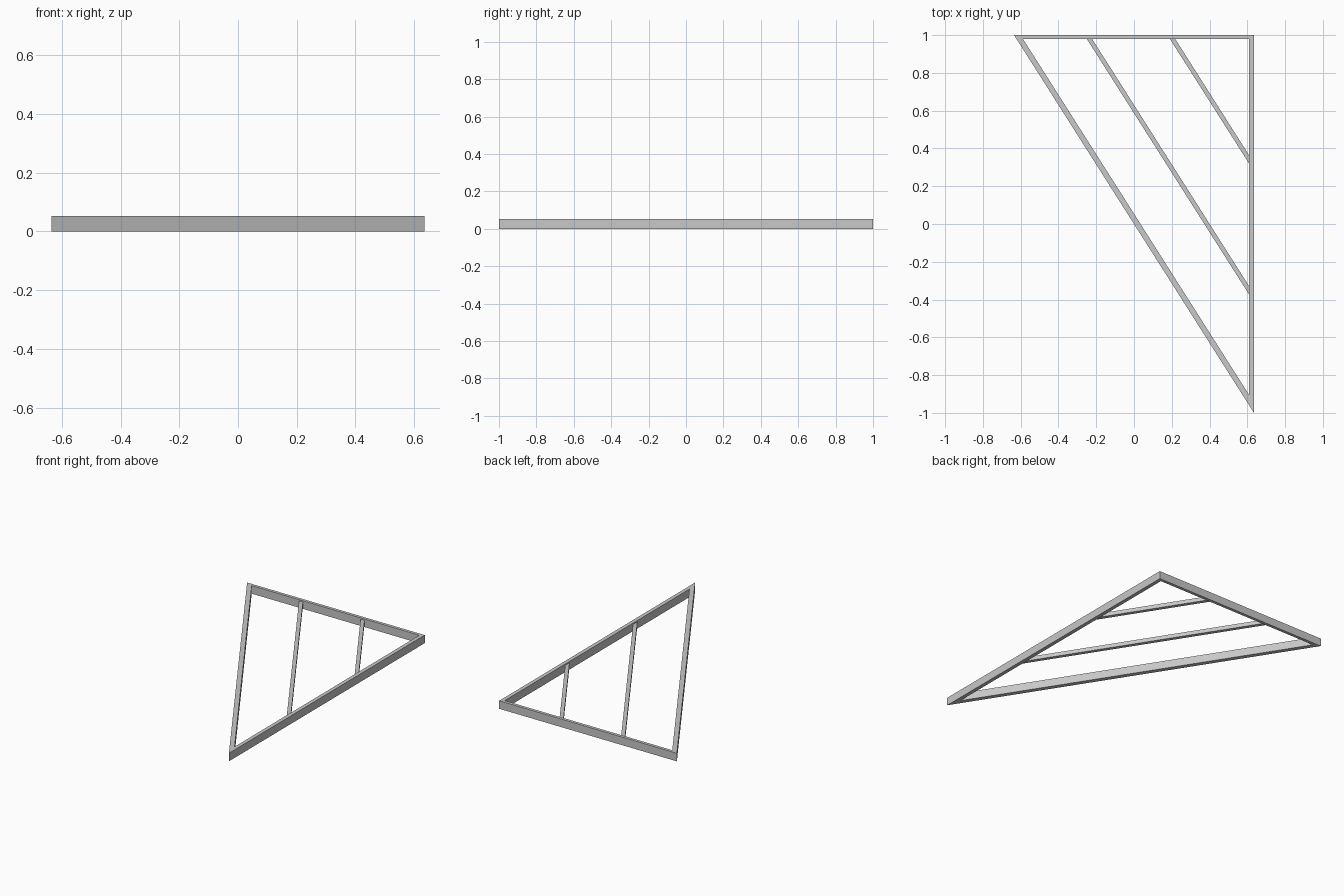
import bpy
import bmesh
from mathutils import Vector

cube = bpy.data.objects.get("Cube")
if cube:
    bpy.data.objects.remove(cube, do_unlink=True)

# One plain grey for the whole frame
grey = bpy.data.materials.new("light_grey")
grey.use_nodes = True
colour = (0.58, 0.58, 0.58, 1)
grey.diffuse_color = colour
grey.node_tree.nodes["Principled BSDF"].inputs["Base Color"].default_value = colour

HEIGHT = 0.052


def prism(name, outline, bottom, top):
    """Extrude a flat outline straight up between two heights."""
    bm = bmesh.new()
    face = bm.faces.new([bm.verts.new((p[0], p[1], bottom)) for p in outline])
    new = bmesh.ops.extrude_face_region(bm, geom=[face])["geom"]
    verts = [v for v in new if isinstance(v, bmesh.types.BMVert)]
    bmesh.ops.translate(bm, verts=verts, vec=(0, 0, top - bottom))
    bmesh.ops.recalc_face_normals(bm, faces=bm.faces)
    mesh = bpy.data.meshes.new(name)
    bm.to_mesh(mesh)
    bm.free()
    mesh.materials.append(grey)
    obj = bpy.data.objects.new(name, mesh)
    bpy.context.collection.objects.link(obj)
    return obj


# Mitred rails between the outer and inner triangles
outer = [(-0.635, 1), (0.635, 1), (0.635, -1)]
inner = [(-0.588, 0.98), (0.61, 0.98), (0.61, -0.906)]
for i, name in enumerate(("back_rail", "side_rail", "sloping_rail")):
    j = (i + 1) % 3
    prism(name, [outer[i], outer[j], inner[j], inner[i]], 0, HEIGHT)

# Thinner struts parallel to the sloping rail, ends cut against the rails
slope = (outer[2][1] - outer[0][1]) / (outer[2][0] - outer[0][0])
WIDTH = 0.028
for name, x in (("long_strut", -0.25), ("short_strut", 0.19)):
    start = Vector((x, 0.98))
    run = 0.61 - x
    end = Vector((0.61, 0.98 + run * slope))
    outline = [start, end, end - Vector((0, WIDTH * slope)), start + Vector((WIDTH, 0))]
    prism(name, outline, 0.017, 0.043)
